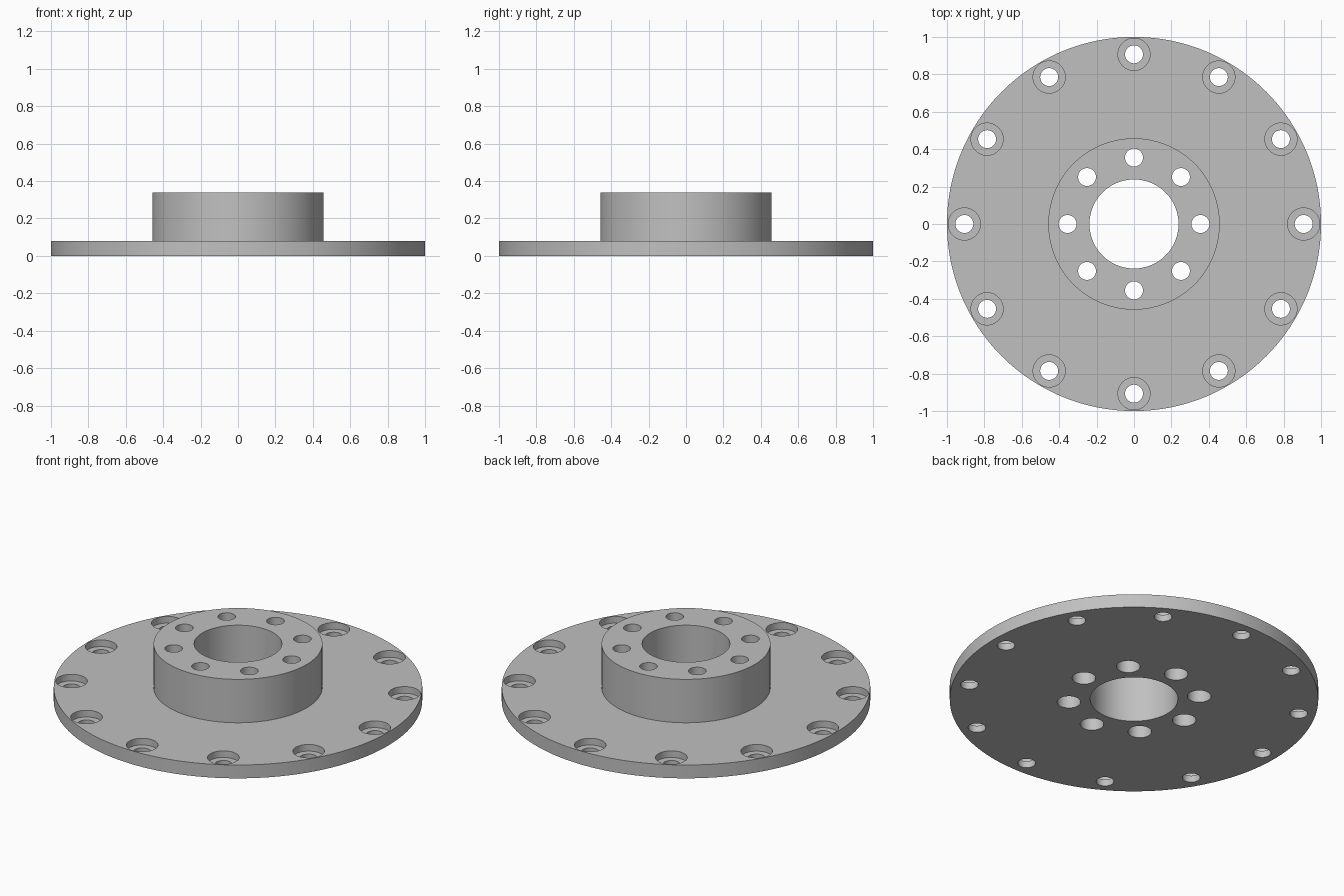
import bpy, bmesh
from math import cos, sin, pi, radians

if "Cube" in bpy.data.objects:
    bpy.data.objects.remove(bpy.data.objects["Cube"])

# Main dimensions
FLANGE_R, FLANGE_H = 1.0, 0.08
HUB_R, HUB_H = 0.458, 0.34
BORE_R = 0.238
HOLE_R = 0.048
OVER = 0.05  # how far cutters stick out

steel = bpy.data.materials.new("grey_steel")
steel.use_nodes = True
colour = (0.53, 0.53, 0.53, 1)
steel.diffuse_color = colour
steel.node_tree.nodes["Principled BSDF"].inputs["Base Color"].default_value = colour


def lathe(bm, profile, steps, centre=(0, 0), closed=False):
    """Revolve (radius, z) points about a vertical axis; cap the ends unless closed."""
    rings = [[bm.verts.new((centre[0] + r * cos(2 * pi * i / steps),
                            centre[1] + r * sin(2 * pi * i / steps), z))
              for i in range(steps)] for r, z in profile]
    pairs = list(zip(rings, rings[1:]))
    if closed:
        pairs.append((rings[-1], rings[0]))
    else:
        bm.faces.new(rings[0][::-1])
        bm.faces.new(rings[-1])
    for low, high in pairs:
        for i in range(steps):
            j = (i + 1) % steps
            bm.faces.new((low[i], low[j], high[j], high[i]))


def make_object(name, bm):
    bmesh.ops.recalc_face_normals(bm, faces=bm.faces)
    mesh = bpy.data.meshes.new(name)
    bm.to_mesh(mesh)
    bm.free()
    mesh.materials.append(steel)
    obj = bpy.data.objects.new(name, mesh)
    bpy.context.collection.objects.link(obj)
    return obj


def ring_of_cutters(bm, count, radius, profile):
    for k in range(count):
        a = 2 * pi * k / count
        lathe(bm, profile, 48, (radius * cos(a), radius * sin(a)))


# Flange plate, raised hub and centre bore as one turned body
bm = bmesh.new()
lathe(bm, [(BORE_R, 0), (FLANGE_R, 0), (FLANGE_R, FLANGE_H),
           (HUB_R, FLANGE_H), (HUB_R, HUB_H), (BORE_R, HUB_H)], 192, closed=True)
body = make_object("flanged_hub", bm)

# Bolt holes: rim holes counterbored from above, hub holes from below
bm = bmesh.new()
seat = FLANGE_H / 2
ring_of_cutters(bm, 12, 0.907, [(HOLE_R, -OVER), (HOLE_R, seat),
                                (0.086, seat), (0.086, FLANGE_H + OVER)])
hub_seat = HUB_H / 2
ring_of_cutters(bm, 8, 0.355, [(0.064, -OVER), (0.064, hub_seat),
                               (HOLE_R, hub_seat), (HOLE_R, HUB_H + OVER)])
cutter = make_object("bolt_hole_cutter", bm)
cutter.hide_render = True

# Cut the holes, then discard the cutter
bpy.ops.object.select_all(action='DESELECT')
body.select_set(True)
bpy.context.view_layer.objects.active = body
cut = body.modifiers.new("bolt_holes", 'BOOLEAN')
cut.operation = 'DIFFERENCE'
cut.solver = 'EXACT'
cut.object = cutter
bpy.ops.object.modifier_apply(modifier=cut.name)
bpy.data.objects.remove(cutter)

bpy.ops.object.shade_smooth_by_angle(angle=radians(30))
